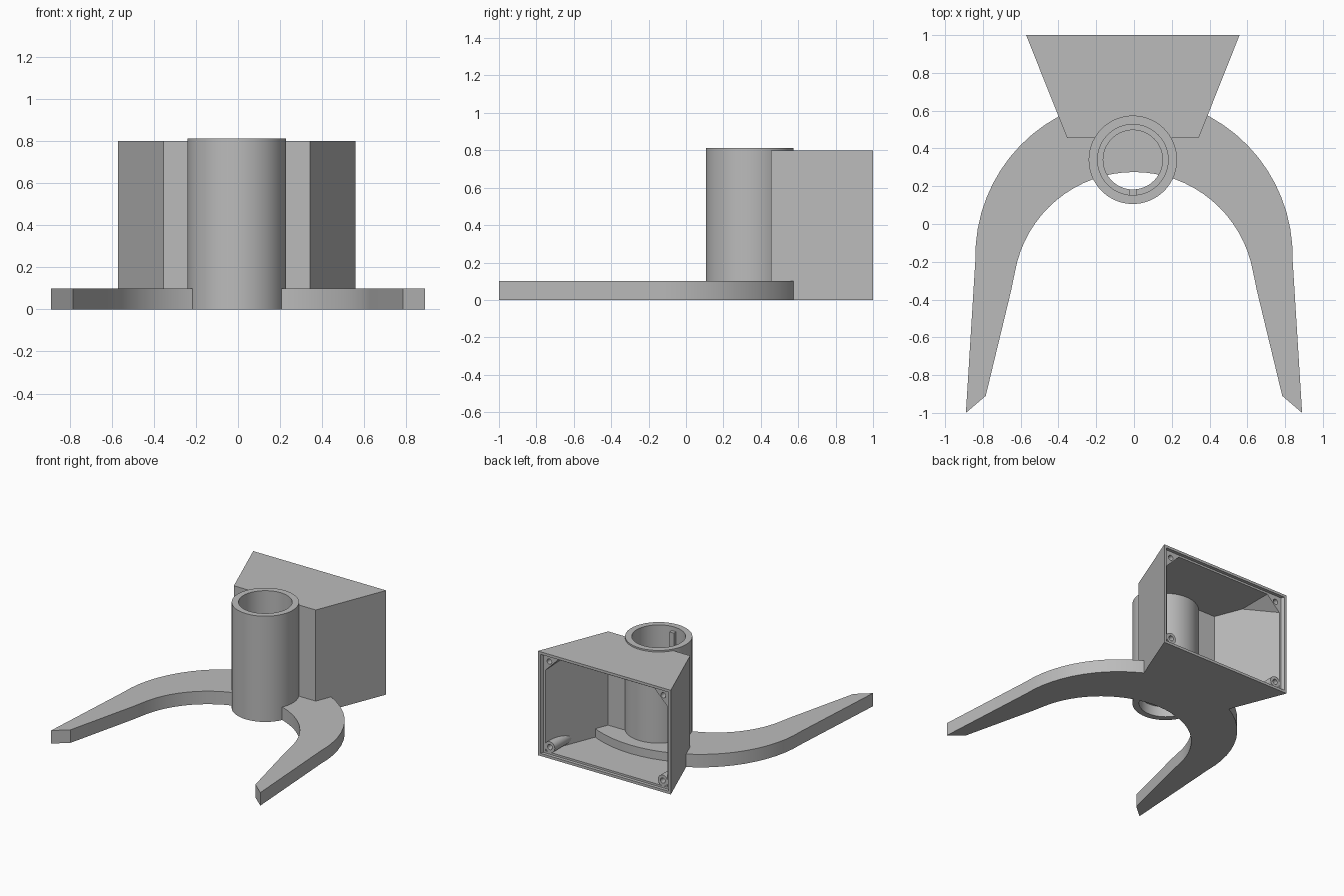
import bpy, bmesh
from math import pi, sin, cos, atan2, radians
from mathutils import Matrix, Vector

if "Cube" in bpy.data.objects:
    bpy.data.objects.remove(bpy.data.objects["Cube"], do_unlink=True)

grey = bpy.data.materials.new("plain_grey")
grey.use_nodes = True
grey.diffuse_color = (0.5, 0.5, 0.5, 1)
grey.node_tree.nodes["Principled BSDF"].inputs["Base Color"].default_value = (0.5, 0.5, 0.5, 1)

CX, CY = -0.006, 0.34            # tube axis
BACK, FRONT, HEIGHT = 1.0, 0.455, 0.8


def finish(name, bm):
    bmesh.ops.recalc_face_normals(bm, faces=bm.faces[:])
    mesh = bpy.data.meshes.new(name)
    bm.to_mesh(mesh)
    bm.free()
    mesh.materials.append(grey)
    ob = bpy.data.objects.new(name, mesh)
    bpy.context.scene.collection.objects.link(ob)
    return ob


def prism(name, outline, z0, z1):
    bm = bmesh.new()
    base = bm.faces.new([bm.verts.new((x, y, z0)) for x, y in outline])
    up = bmesh.ops.extrude_face_region(bm, geom=[base])["geom"]
    bmesh.ops.translate(bm, vec=(0, 0, z1 - z0),
                        verts=[v for v in up if isinstance(v, bmesh.types.BMVert)])
    return finish(name, bm)


def rod(name, centre, radius, length, along_y=True, sides=32):
    bm = bmesh.new()
    turn = Matrix.Rotation(pi / 2, 4, 'X') if along_y else Matrix.Identity(4)
    bmesh.ops.create_cone(bm, cap_ends=True, segments=sides, radius1=radius, radius2=radius,
                          depth=length, matrix=Matrix.Translation(centre) @ turn)
    return finish(name, bm)


def boolean(target, cutter, operation):
    cutter.hide_render = True
    mod = target.modifiers.new("cut", 'BOOLEAN')
    mod.operation, mod.object, mod.solver = operation, cutter, 'EXACT'
    bpy.context.view_layer.objects.active = target
    bpy.ops.object.modifier_apply(modifier=mod.name)
    bpy.data.objects.remove(cutter, do_unlink=True)


def smooth(ob):
    bpy.ops.object.select_all(action='DESELECT')
    ob.select_set(True)
    bpy.context.view_layer.objects.active = ob
    bpy.ops.object.shade_smooth_by_angle(angle=radians(30))


def half_width(y):
    return 0.348 + 0.398 * (y - FRONT)


def trapezoid(y0, y1, wall):
    a, b = half_width(y0) - wall, half_width(y1) - wall
    return [(CX - a, y0), (CX + a, y0), (CX + b, y1), (CX - b, y1)]


# Curved base with two tapering legs
def arc(radius, cy, y_end, steps=32):
    start = atan2(y_end - cy, (radius ** 2 - (y_end - cy) ** 2) ** 0.5)
    return [(radius * cos(start + (pi - 2 * start) * i / steps),
             cy + radius * sin(start + (pi - 2 * start) * i / steps)) for i in range(steps + 1)]


outer = [(0.89, -1.0)] + arc(0.84, -0.17, -0.19) + [(-0.89, -1.0)]
inner = [(0.785, -0.91), (0.65, -0.35)] + arc(0.64, -0.365, -0.25) + [(-0.65, -0.35), (-0.785, -0.91)]
smooth(prism("curved_base", outer + inner[::-1], 0, 0.1))

# Upright tube with an inner ledge
profile = [(0.234, 0), (0.234, 0.812), (0.187, 0.812), (0.187, 0.14),
           (0.157, 0.14), (0.157, 0.08), (0.187, 0.08), (0.187, 0)]
bm = bmesh.new()
ring = [bm.verts.new((CX + r, CY, z)) for r, z in profile]
edges = [bm.edges.new((ring[i], ring[(i + 1) % len(ring)])) for i in range(len(ring))]
bmesh.ops.spin(bm, geom=ring + edges, cent=(CX, CY, 0), axis=(0, 0, 1), angle=2 * pi, steps=72)
bmesh.ops.remove_doubles(bm, verts=bm.verts[:], dist=1e-4)
smooth(finish("tube", bm))

# Key rib inside the tube
ky = CY - 0.19
prism("tube_key", [(CX - 0.018, ky), (CX + 0.018, ky),
                   (CX + 0.018, ky + 0.032), (CX - 0.018, ky + 0.032)], 0.14, 0.78)

# Hollow housing, open at the back, with a lip for a cover
housing = prism("housing", trapezoid(FRONT, BACK, 0), 0, HEIGHT)
boolean(housing, prism("cavity", trapezoid(FRONT + 0.035, BACK + 0.1, 0.037), 0.035, HEIGHT - 0.035),
        'DIFFERENCE')
LIP = BACK - 0.025
boolean(housing, prism("lip_cut", trapezoid(LIP, BACK + 0.1, 0.021), 0.02, HEIGHT - 0.02), 'DIFFERENCE')
boolean(housing, rod("tube_cut", (CX, CY, 0.4), 0.21, 2, False, 72), 'DIFFERENCE')

# Screw mounts in the corners: wedges above, round posts below
top, reach = HEIGHT - 0.035, 0.11
for side, label in ((1, "left"), (-1, "right")):
    edge = half_width(LIP) - 0.037
    bm = bmesh.new()
    corner = Vector((CX + side * edge, LIP, top))
    across = corner - Vector((side * reach, 0, 0))
    pts = [corner, across, corner - Vector((0, 0, reach)), across - Vector((0, reach / 0.398, 0))]
    v = [bm.verts.new(p) for p in pts]
    for f in ((0, 1, 2), (0, 1, 3), (1, 2, 3), (0, 2, 3)):
        bm.faces.new([v[i] for i in f])
    wedge = finish(label + "_upper_mount", bm)
    post = rod(label + "_lower_mount", (CX + side * (edge - 0.038), LIP - 0.16, 0.075), 0.042, 0.32)
    boolean(post, prism("trim", trapezoid(FRONT, BACK, 0.01), 0.01, HEIGHT), 'INTERSECT')
    for mount, inset, z in ((wedge, 0.034, top - 0.034), (post, 0.038, 0.075)):
        boolean(mount, rod("screw_hole", (CX + side * (edge - inset), LIP, z), 0.02, 0.1), 'DIFFERENCE')
    smooth(post)
